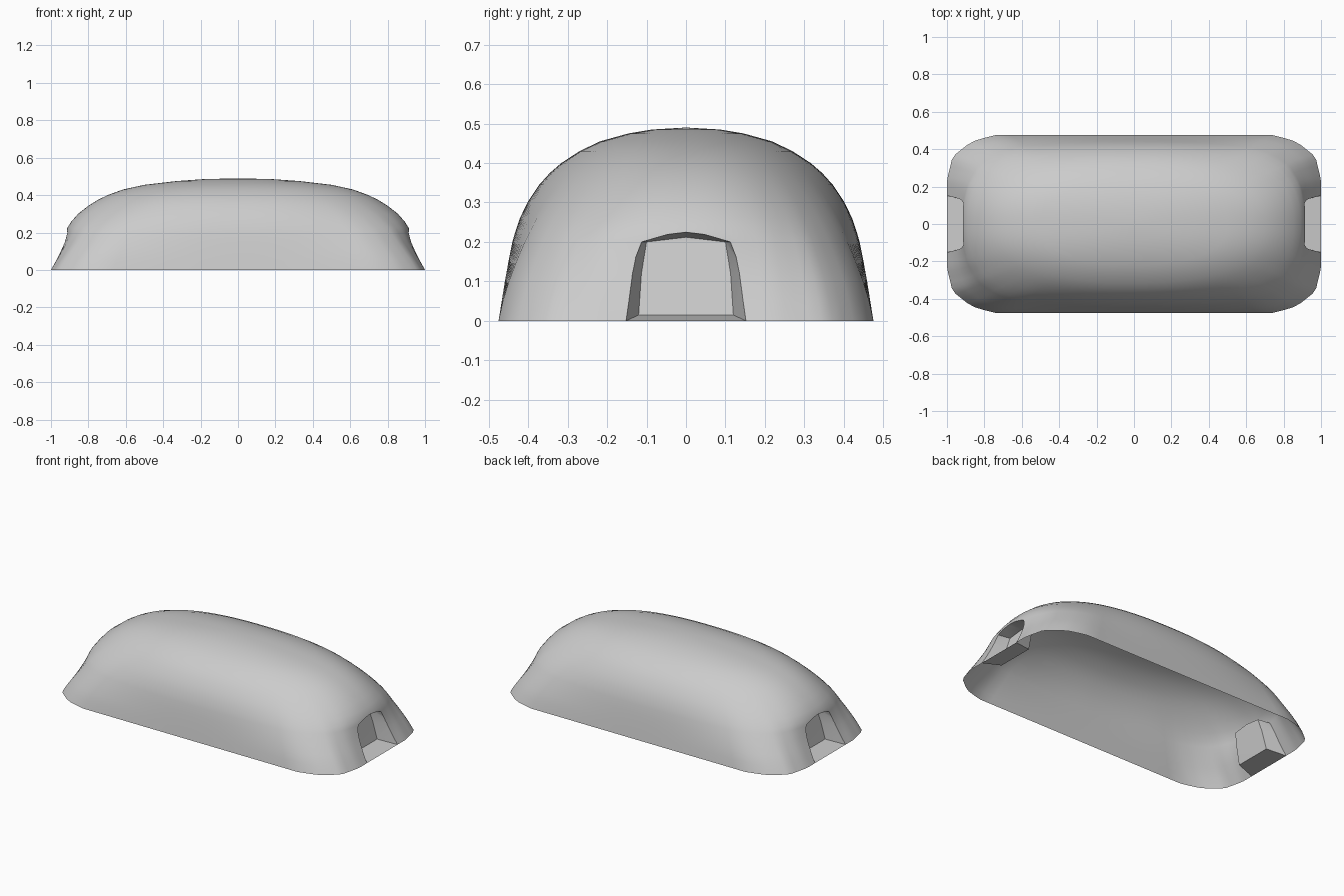
import bpy, bmesh, math
from mathutils import Vector

if "Cube" in bpy.data.objects:
    bpy.data.objects.remove(bpy.data.objects["Cube"])

# Dome profile: height, half length, half width
LEVELS = [(0, 1, .475), (.05, .973, .467), (.1, .95, .459), (.15, .931, .45),
          (.2, .919, .44), (.225, .913, .433), (.26, .89, .421), (.3, .855, .402),
          (.345, .797, .372), (.375, .748, .345), (.4, .697, .316), (.43, .615, .270),
          (.455, .50, .218), (.475, .33, .146), (.485, .19, .086)]
TOP = .49
# Chamfered corner of the footprint, scaled to a unit box
CORNER = [(1, .495), (.97, .758), (.87, .926), (.75, 1)]
SEGMENTS = 128


def footprint_radius(c, s):
    c, s = abs(c), abs(s)
    r = min(1 / max(c, 1e-9), 1 / max(s, 1e-9))
    for (x0, y0), (x1, y1) in zip(CORNER, CORNER[1:]):
        nx, ny = y1 - y0, x0 - x1
        r = min(r, (nx * x0 + ny * y0) / (nx * c + ny * s))
    return r


def oval_radius(c, s, n=2.4):
    return (abs(c) ** n + abs(s) ** n) ** (-1 / n)


def finish(name, bm):
    bmesh.ops.recalc_face_normals(bm, faces=bm.faces)
    me = bpy.data.meshes.new(name)
    bm.to_mesh(me)
    bm.free()
    ob = bpy.data.objects.new(name, me)
    bpy.context.collection.objects.link(ob)
    return ob


# Solid dome, chamfered at the foot and oval at the top
bm = bmesh.new()
rings = []
for z, a, b in LEVELS:
    w = min(1, z / .42)
    w = w * w * (3 - 2 * w)
    ring = []
    for i in range(SEGMENTS):
        t = 2 * math.pi * i / SEGMENTS
        c, s = math.cos(t), math.sin(t)
        r = (1 - w) * footprint_radius(c, s) + w * oval_radius(c, s)
        ring.append(bm.verts.new((a * r * c, b * r * s, z)))
    rings.append(ring)
for lo, hi in zip(rings, rings[1:]):
    for i in range(SEGMENTS):
        j = (i + 1) % SEGMENTS
        bm.faces.new((lo[i], lo[j], hi[j], hi[i]))
apex = bm.verts.new((0, 0, TOP))
for i in range(SEGMENTS):
    bm.faces.new((rings[-1][i], rings[-1][(i + 1) % SEGMENTS], apex))
bm.faces.new(rings[0])
shell = finish("shell", bm)

# End recesses: tapered cutters, inner outline and mouth outline
INNER = [(.88, .12, .015), (.855, .113, .12), (.835, .10, .2), (.835, 0, .212)]
MOUTH = [(1, .152, 0), (.943, .137, .12), (.91, .112, .2), (.915, 0, .225)]
for side in (1, -1):
    bm = bmesh.new()
    for p, q in zip(INNER, MOUTH):
        p, q = Vector(p), Vector(q)
        far = p + (q - p) * 1.8
        for v in (p, far):
            for m in ((1, -1) if v.y else (1,)):
                bm.verts.new((v.x * side, v.y * m, v.z))
    bmesh.ops.convex_hull(bm, input=bm.verts)
    cutter = finish("recess_cutter", bm)
    cutter.hide_render = True
    mod = shell.modifiers.new("recess", 'BOOLEAN')
    mod.operation = 'DIFFERENCE'
    mod.solver = 'EXACT'
    mod.object = cutter

# Bake the cuts and open the underside
dg = bpy.context.evaluated_depsgraph_get()
mesh = bpy.data.meshes.new_from_object(shell.evaluated_get(dg))
shell.modifiers.clear()
shell.data = mesh
for ob in list(bpy.data.objects):
    if ob.name.startswith("recess_cutter"):
        bpy.data.objects.remove(ob)
bm = bmesh.new()
bm.from_mesh(mesh)
base = [f for f in bm.faces if all(abs(v.co.z) < 1e-4 for v in f.verts)]
bmesh.ops.delete(bm, geom=base, context='FACES')
bm.to_mesh(mesh)
bm.free()

bpy.context.view_layer.objects.active = shell
shell.select_set(True)
bpy.ops.object.shade_smooth_by_angle(angle=math.radians(25))
